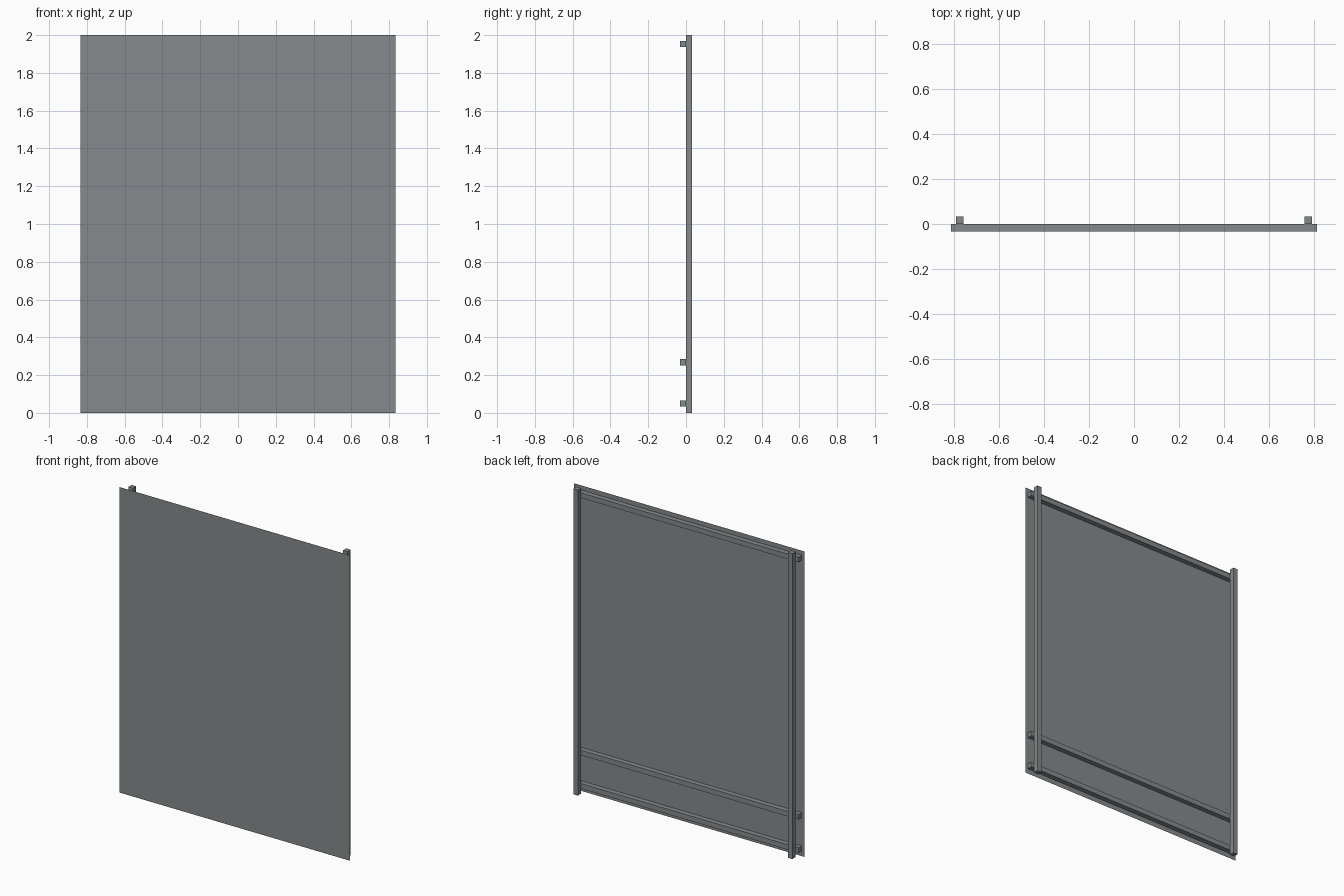
import bpy, bmesh

if "Cube" in bpy.data.objects:
    bpy.data.objects.remove(bpy.data.objects["Cube"])

BAR = 0.033        # square bar thickness
HEIGHT = 2.0

grey = bpy.data.materials.new("steel grey")
grey.diffuse_color = (0.235, 0.255, 0.262, 1.0)
grey.use_nodes = True
grey.node_tree.nodes["Principled BSDF"].inputs["Base Color"].default_value = grey.diffuse_color


def add_object(name, bm):
    mesh = bpy.data.meshes.new(name)
    bm.to_mesh(mesh)
    bm.free()
    mesh.materials.append(grey)
    obj = bpy.data.objects.new(name, mesh)
    bpy.context.collection.objects.link(obj)


def box(name, lo, hi):
    bm = bmesh.new()
    bmesh.ops.create_cube(bm, size=1.0)
    for v in bm.verts:
        for i in range(3):
            v.co[i] = lo[i] if v.co[i] < 0 else hi[i]
    add_object(name, bm)


# Thin sheet on the front
bm = bmesh.new()
w = 0.834
corners = [(-w, 0), (w, 0), (w, HEIGHT), (-w, HEIGHT)]
bm.faces.new([bm.verts.new((x, -BAR, z)) for x, z in corners])
add_object("front_sheet", bm)

# Horizontal rails behind the sheet
for name, z in (("bottom_rail", 0.05), ("lower_rail", 0.268), ("top_rail", 1.953)):
    box(name, (-0.815, -BAR, z - BAR / 2), (0.815, 0, z + BAR / 2))

# Upright posts behind the rails
for name, x in (("left_post", -0.777), ("right_post", 0.777)):
    box(name, (x - BAR / 2, 0, 0), (x + BAR / 2, BAR, HEIGHT))
